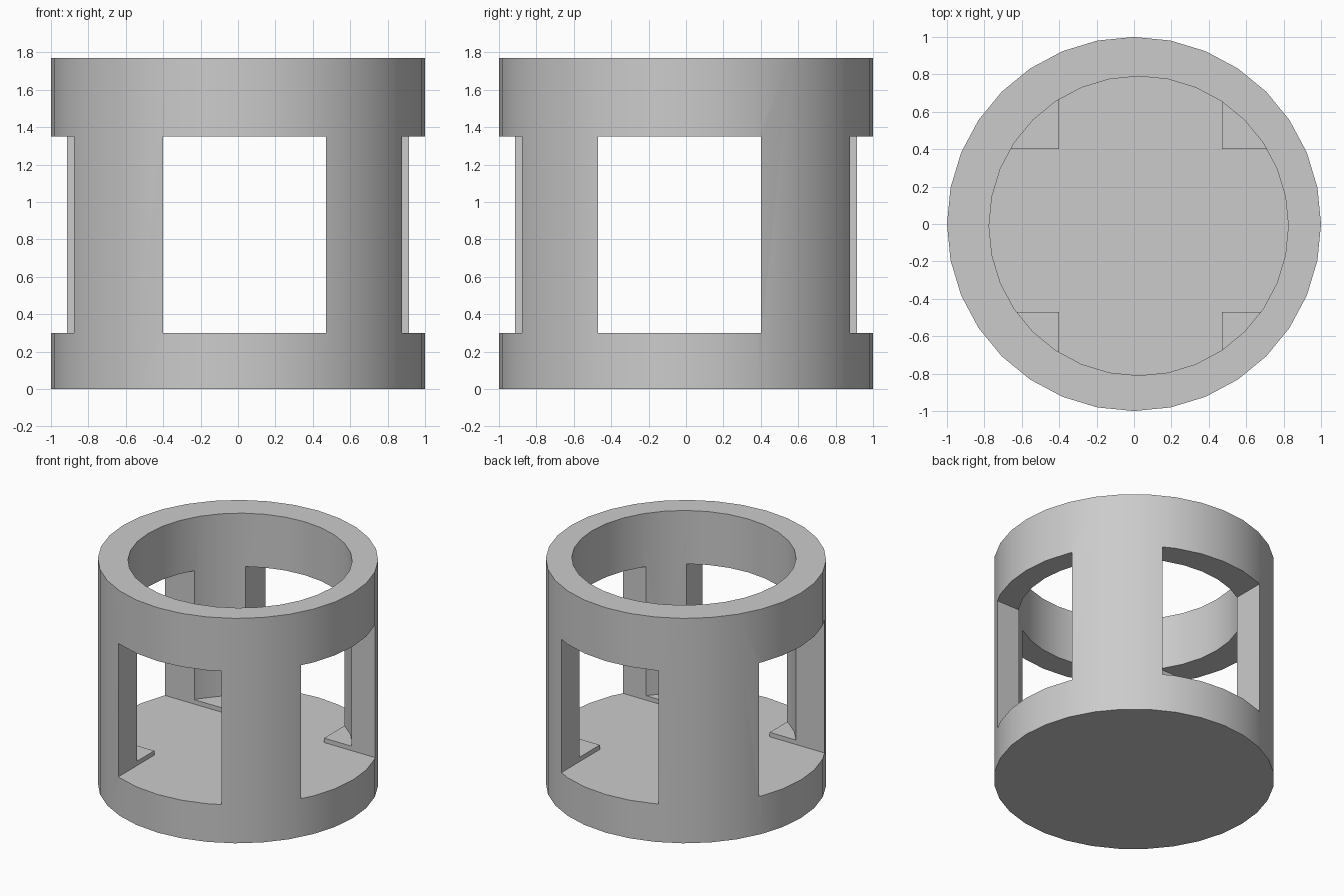
import bpy
from math import radians

if "Cube" in bpy.data.objects:
    bpy.data.objects.remove(bpy.data.objects["Cube"], do_unlink=True)

HEIGHT = 1.77
WINDOW_Z = (0.30, 1.35)
BORE_FLOOR = 0.335

grey = bpy.data.materials.new("plain_grey")
grey.use_nodes = True
grey.diffuse_color = (0.6, 0.6, 0.6, 1)
grey.node_tree.nodes["Principled BSDF"].inputs["Base Color"].default_value = grey.diffuse_color


def cylinder(name, radius, x, y, bottom, top):
    bpy.ops.mesh.primitive_cylinder_add(vertices=32, radius=radius, depth=top - bottom,
                                        location=(x, y, (bottom + top) / 2))
    obj = bpy.context.object
    obj.name = name
    obj.data.materials.append(grey)
    return obj


def box(name, xs, ys, zs):
    spans = (xs, ys, zs)
    bpy.ops.mesh.primitive_cube_add(size=1, location=[sum(s) / 2 for s in spans])
    obj = bpy.context.object
    obj.name = name
    obj.scale = [s[1] - s[0] for s in spans]
    obj.data.materials.append(grey)
    return obj


# Solid drum, then the off-centre bore and two crossing window slots
body = cylinder("cup_body", 1, 0, 0, 0, HEIGHT)
cutters = [
    cylinder("bore_cutter", 0.8, 0.025, -0.01, BORE_FLOOR, 2),
    box("front_back_slot_cutter", (-0.40, 0.47), (-1.2, 1.2), WINDOW_Z),
    box("side_slot_cutter", (-1.2, 1.2), (-0.47, 0.40), WINDOW_Z),
]

bpy.ops.object.select_all(action="DESELECT")
body.select_set(True)
bpy.context.view_layer.objects.active = body
for cutter in cutters:
    mod = body.modifiers.new(cutter.name, "BOOLEAN")
    mod.operation = "DIFFERENCE"
    mod.solver = "EXACT"
    mod.object = cutter
    bpy.ops.object.modifier_apply(modifier=mod.name)
    bpy.data.objects.remove(cutter, do_unlink=True)

# Smooth curved walls with sharp rims
bpy.ops.object.shade_smooth_by_angle(angle=radians(30))
